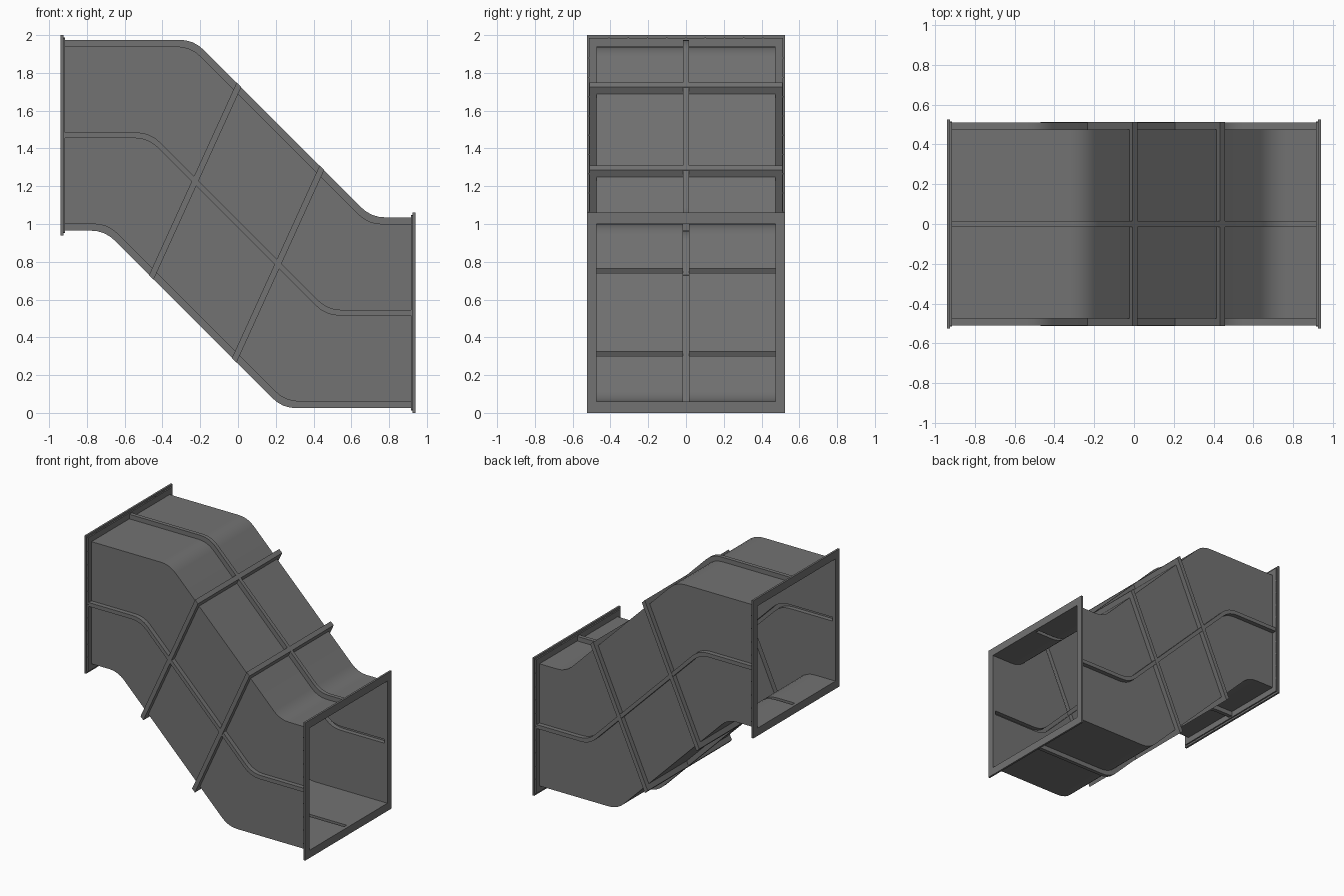
import bpy, bmesh, math
from mathutils import Vector, Matrix

if "Cube" in bpy.data.objects:
    bpy.data.objects.remove(bpy.data.objects["Cube"])

END = 0.915      # x where the duct meets its flanges
RIB = 0.51       # half depth of the pressed ribs

# Dark grey sheet metal
metal = bpy.data.materials.new("dark_grey_metal")
metal.diffuse_color = (0.17, 0.17, 0.17, 1)
metal.use_nodes = True
metal.node_tree.nodes["Principled BSDF"].inputs["Base Color"].default_value = metal.diffuse_color


def add_object(name, bm):
    bmesh.ops.recalc_face_normals(bm, faces=bm.faces)
    me = bpy.data.meshes.new(name)
    bm.to_mesh(me)
    bm.free()
    me.materials.append(metal)
    ob = bpy.data.objects.new(name, me)
    bpy.context.collection.objects.link(ob)
    return ob


def prism(name, pts, half):
    """Extrude an x-z outline symmetrically along y."""
    bm = bmesh.new()
    f = bm.faces.new([bm.verts.new((x, -half, z)) for x, z in pts])
    new = bmesh.ops.extrude_face_region(bm, geom=[f])["geom"]
    bmesh.ops.translate(bm, vec=(0, 2 * half, 0),
                        verts=[v for v in new if isinstance(v, bmesh.types.BMVert)])
    # the start face is kept by the extrusion only if it is rebuilt here
    if not any(all(abs(v.co.y + half) < 1e-6 for v in g.verts) for g in bm.faces):
        bm.faces.new([v for v in bm.verts if abs(v.co.y + half) < 1e-6])
    return add_object(name, bm)


def s_path(z_left, z_right, diag, t=0.075, seg=4):
    """Level run, rounded bend, 45 degree drop (x + z = diag), rounded bend, level run."""
    d = t * math.sqrt(0.5)
    pts = [(-END, z_left)]
    for z, a, b in ((z_left, (-t, 0), (d, -d)), (z_right, (-d, d), (t, 0))):
        x = diag - z
        for i in range(seg + 1):
            k = i / seg
            wa, wb = (1 - k) ** 2, k * k
            pts.append((x + wa * a[0] + wb * b[0], z + wa * a[1] + wb * b[1]))
    return pts + [(END, z_right)]


def s_slab(name, top, bottom, half):
    return prism(name, s_path(*top) + s_path(*bottom)[::-1], half)


# Duct body, with slabs that become the hollow pressed ribs
duct = s_slab("duct_shell", (1.94, 1.0, 1.69), (1.0, 0.06, 0.31), 0.475)
ribs = [s_slab("centre_rib", (1.975, 1.035, 1.74), (0.965, 0.025, 0.26), 0.015),
        s_slab("side_rib", (1.485, 0.545, 1.02), (1.455, 0.515, 0.98), RIB)]

# Slanted rings around the sloping middle, a hair prouder than the long ribs
u = Vector((0.46, 1.01)).normalized()
n = Vector((u.y, -u.x))
for cx in (-0.227, 0.212):
    pts = []
    for o, s in ((-0.016, 0.257), (0.016, 0.257), (0.016, 1.743), (-0.016, 1.743)):
        p = Vector((cx, 1 - cx)) + n * o
        pts.append(p + u * ((s - p.x - p.y) / (u.x + u.y)))
    ribs.append(prism("ring_rib", pts, RIB + 0.002))

# Merge into one skin
for r in ribs:
    m = duct.modifiers.new("join", "BOOLEAN")
    m.operation, m.solver, m.object = "UNION", "EXACT", r
dg = bpy.context.evaluated_depsgraph_get()
merged = bpy.data.meshes.new_from_object(duct.evaluated_get(dg))
duct.modifiers.clear()
duct.data = merged
for r in ribs:
    bpy.data.objects.remove(r)
merged.materials.clear()
merged.materials.append(metal)

# Open both ends, leaving a thin sheet whose ribs are hollow inside
bm = bmesh.new()
bm.from_mesh(merged)
bmesh.ops.delete(bm, geom=[f for f in bm.faces
                           if abs(f.calc_center_median().x) > END - 0.001], context="FACES")
for f in bm.faces:
    f.material_index = 0
bm.to_mesh(merged)
bm.free()

# Smooth only the rounded bends; the large panels stay flat
bpy.context.view_layer.objects.active = duct
duct.select_set(True)
bpy.ops.object.shade_smooth_by_angle(angle=math.radians(30))
wn = duct.modifiers.new("flat_panels", "WEIGHTED_NORMAL")
wn.keep_sharp = True


def frame(bm, x0, x1, zc, oy, oz, iy=0.475, iz=0.47):
    """Rectangular frame between two x planes."""
    loops = []
    for x, hy, hz in ((x0, oy, oz), (x1, oy, oz), (x1, iy, iz), (x0, iy, iz)):
        loops.append([bm.verts.new((x, a * hy, zc + b * hz))
                      for a, b in ((-1, -1), (1, -1), (1, 1), (-1, 1))])
    for j in range(4):
        a, b = loops[j], loops[(j + 1) % 4]
        for i in range(4):
            k = (i + 1) % 4
            bm.faces.new((a[i], a[k], b[k], b[i]))


# End flanges: plate, backing frame and a row of small studs on every side
for side, name in ((-1, "left_flange"), (1, "right_flange")):
    zc = 1 - 0.47 * side
    bm = bmesh.new()
    frame(bm, side * 0.925, side * 0.94, zc, 0.525, 0.53)
    frame(bm, side * END, side * 0.925, zc, 0.513, 0.515)
    for i in range(-4, 5):
        for s in (-1, 1):
            for y, z in ((s * 0.513, i * 0.102), (i * 0.102, s * 0.515)):
                mat = (Matrix.Translation((side * 0.92, y, zc + z))
                       @ Matrix.Diagonal((0.009, 0.006, 0.006, 1)))
                bmesh.ops.create_cube(bm, size=1, matrix=mat)
    add_object(name, bm)
